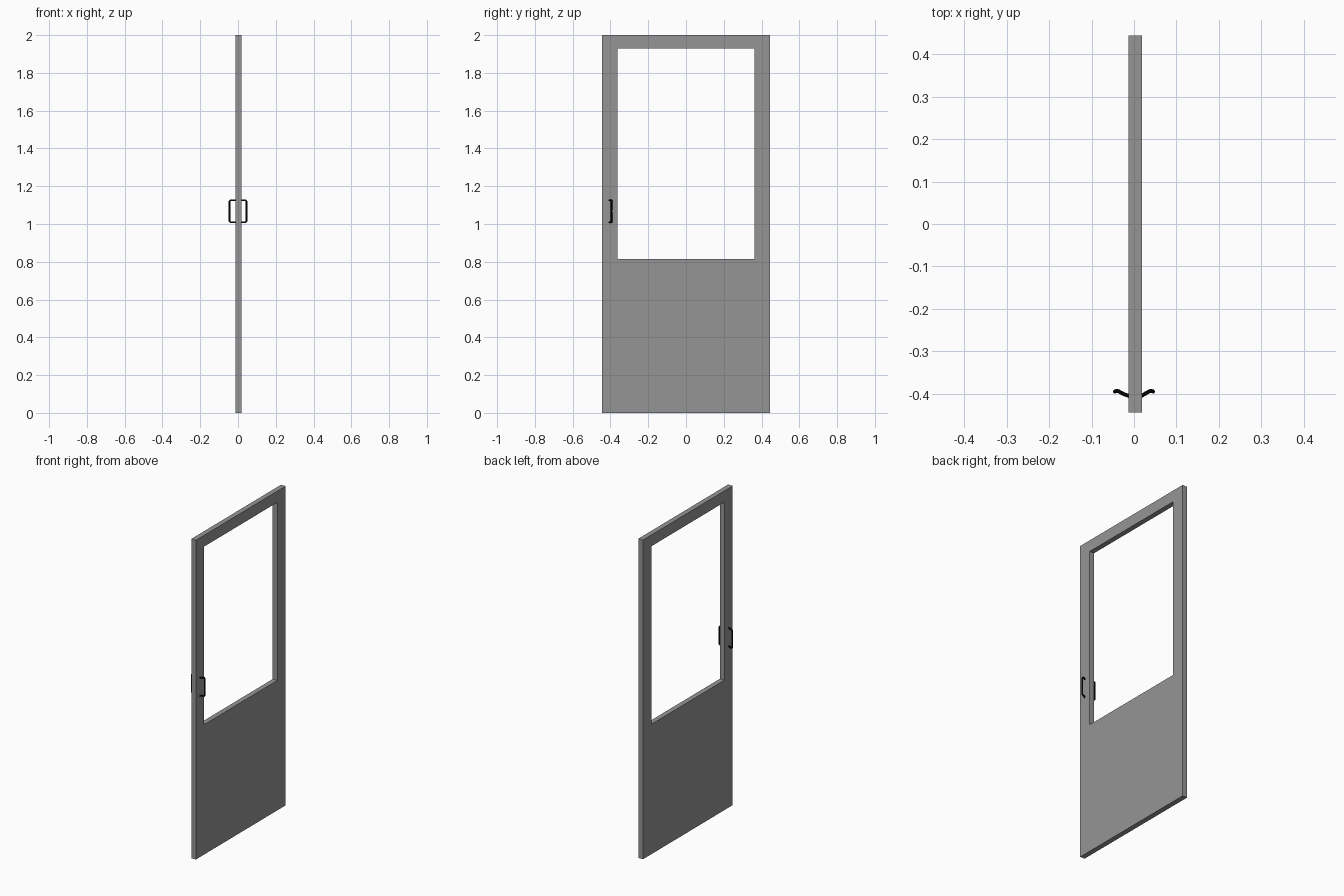
import bpy, bmesh

if "Cube" in bpy.data.objects:
    bpy.data.objects.remove(bpy.data.objects["Cube"])


def material(name, rgb):
    m = bpy.data.materials.new(name)
    m.diffuse_color = (*rgb, 1)
    m.use_nodes = True
    m.node_tree.nodes["Principled BSDF"].inputs["Base Color"].default_value = m.diffuse_color
    return m


grey = material("grey_paint", (0.3, 0.3, 0.3))
black = material("black_metal", (0.003, 0.003, 0.003))

# Door leaf: outer and inner rectangles joined as a frame, then given thickness
X0, X1 = -0.013, 0.019
outer = [(-0.444, 0), (0.444, 0), (0.444, 2), (-0.444, 2)]
inner = [(-0.362, 0.814), (0.362, 0.814), (0.362, 1.929), (-0.362, 1.929)]
bm = bmesh.new()
o = [bm.verts.new((X0, y, z)) for y, z in outer]
i = [bm.verts.new((X0, y, z)) for y, z in inner]
for a in range(4):
    b = (a + 1) % 4
    bm.faces.new((o[a], o[b], i[b], i[a]))
ext = bmesh.ops.extrude_face_region(bm, geom=bm.faces[:], use_keep_orig=True)
for v in ext["geom"]:
    if isinstance(v, bmesh.types.BMVert):
        v.co.x = X1
bmesh.ops.recalc_face_normals(bm, faces=bm.faces[:])
mesh = bpy.data.meshes.new("door_leaf")
bm.to_mesh(mesh)
bm.free()
mesh.materials.append(grey)
bpy.context.collection.objects.link(bpy.data.objects.new("door_leaf", mesh))


# Pull handles: round bar swept along a bracket that curves away from the door edge
def handle(name, side, face_x):
    arm = [(abs(face_x) - 0.003, -0.406), (0.026, -0.400), (0.036, -0.394), (0.041, -0.393)]
    path = [(x, y, 1.125) for x, y in arm]
    path += [(0.045, -0.394, 1.121), (0.045, -0.395, 1.068), (0.045, -0.394, 1.014)]
    path += [(x, y, 1.010) for x, y in reversed(arm)]
    cu = bpy.data.curves.new(name, "CURVE")
    cu.dimensions = "3D"
    cu.bevel_depth = 0.0045
    cu.bevel_resolution = 2
    cu.use_fill_caps = True
    sp = cu.splines.new("POLY")
    sp.points.add(len(path) - 1)
    for p, (x, y, z) in zip(sp.points, path):
        p.co = (side * x, y, z, 1)
    ob = bpy.data.objects.new(name, cu)
    bpy.context.collection.objects.link(ob)
    bpy.ops.object.select_all(action="DESELECT")
    ob.select_set(True)
    bpy.context.view_layer.objects.active = ob
    bpy.ops.object.convert(target="MESH")
    ob = bpy.context.object
    ob.data.materials.clear()
    ob.data.materials.append(black)
    bpy.ops.object.shade_smooth_by_angle()


handle("right_handle", 1, X1)
handle("left_handle", -1, X0)
